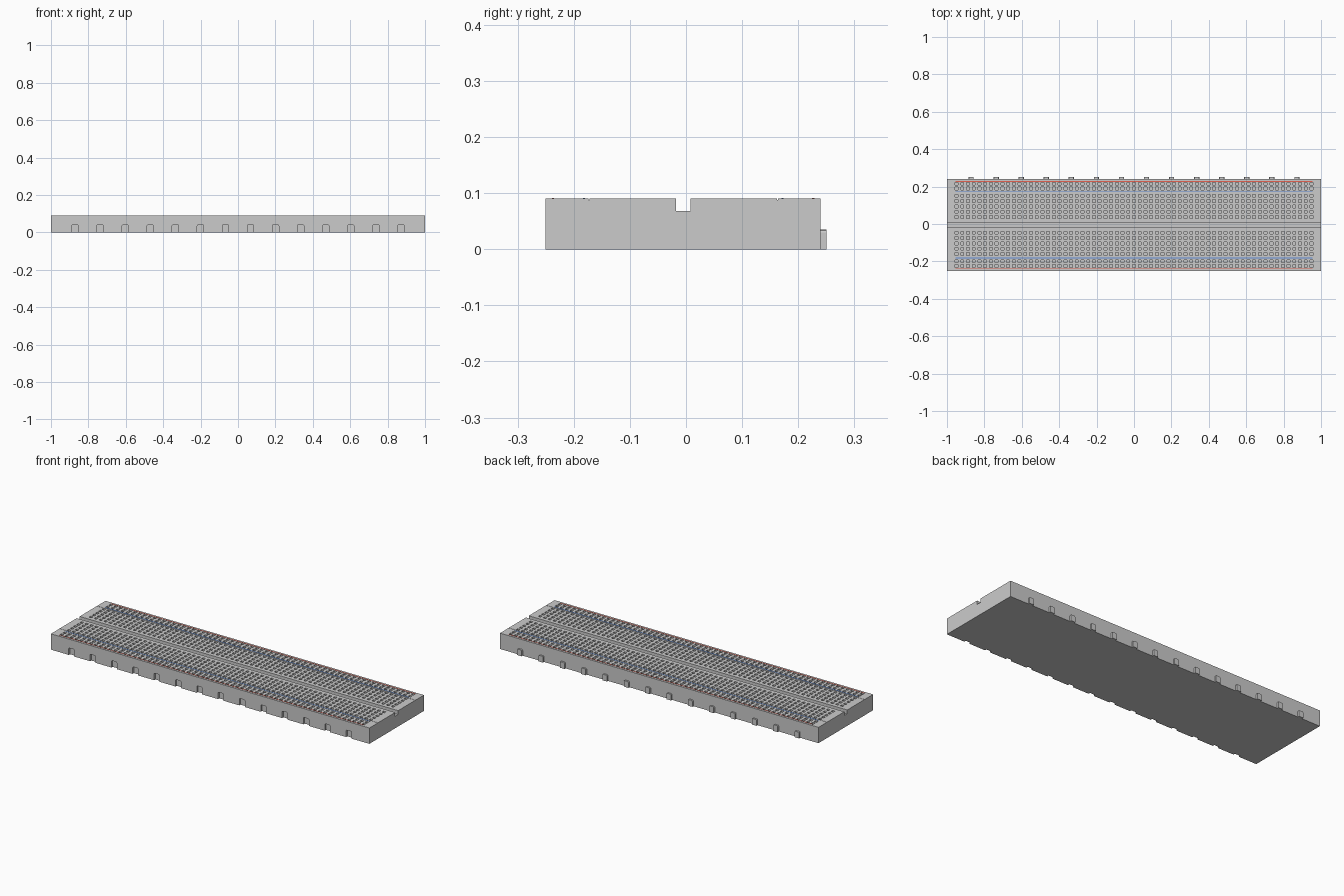
import bpy, bmesh
from mathutils import Matrix

if "Cube" in bpy.data.objects:
    bpy.data.objects.remove(bpy.data.objects["Cube"])

Y0, Y1, H = -0.25, 0.24, 0.09      # body depth range and height
YC = (Y0 + Y1) / 2                 # centre line of the board
PITCH, HOLE, DEPTH = 0.0306, 0.0155, 0.03
TAB_X = [-0.871 + 0.134 * i for i in range(14)]


def finish(name, bm, color=None):
    bmesh.ops.recalc_face_normals(bm, faces=bm.faces)
    me = bpy.data.meshes.new(name)
    bm.to_mesh(me)
    bm.free()
    ob = bpy.data.objects.new(name, me)
    bpy.context.collection.objects.link(ob)
    if color:
        mat = bpy.data.materials.new(name + "_paint")
        mat.diffuse_color = color
        mat.use_nodes = True
        mat.node_tree.nodes["Principled BSDF"].inputs["Base Color"].default_value = mat.diffuse_color
        me.materials.append(mat)
    return ob


def box(bm, x0, x1, y0, y1, z0, z1):
    m = Matrix.Translation(((x0 + x1) / 2, (y0 + y1) / 2, (z0 + z1) / 2)) @ \
        Matrix.Diagonal((x1 - x0, y1 - y0, z1 - z0, 1))
    bmesh.ops.create_cube(bm, size=1, matrix=m)


def arch(bm, x, w, h, y0, y1, z0=0.0):
    """Upright block with clipped top corners, run along y."""
    c, a = 0.005, w / 2
    prof = [(-a, z0), (a, z0), (a, h - c), (a - c * .3, h - c * .3), (a - c, h),
            (c - a, h), (c * .3 - a, h - c * .3), (-a, h - c)]
    f = bm.faces.new([bm.verts.new((x + px, y0, pz)) for px, pz in prof])
    ext = bmesh.ops.extrude_face_region(bm, geom=[f])
    bmesh.ops.translate(bm, vec=(0, y1 - y0, 0),
                        verts=[v for v in ext["geom"] if isinstance(v, bmesh.types.BMVert)])


# Body: a grid top whose hole cells are sunk, closed by plain sides
cols = [(i - 31) * PITCH for i in range(63)]
half = [0.042 + 0.0285 * i for i in range(5)] + [0.194, 0.220]
rows = sorted([YC + y for y in half] + [YC - y for y in half])


def breaks(lo, centres, hi):
    return [lo] + [c + s * HOLE / 2 for c in centres for s in (-1, 1)] + [hi]


xs, ys = breaks(-1, cols, 1), breaks(Y0, rows, Y1)
bm = bmesh.new()
grid = [[bm.verts.new((x, y, H)) for y in ys] for x in xs]
sockets = []
for i in range(len(xs) - 1):
    for j in range(len(ys) - 1):
        ring = [grid[i][j], grid[i + 1][j], grid[i + 1][j + 1], grid[i][j + 1]]
        if i % 2 and j % 2:
            low = [bm.verts.new((v.co.x, v.co.y, H - DEPTH)) for v in ring]
            bm.faces.new(low)
            for k in range(4):
                n = (k + 1) % 4
                bm.faces.new([ring[k], ring[n], low[n], low[k]])
        else:
            bm.faces.new(ring)
base = [bm.verts.new(p) for p in ((-1, Y0, 0), (1, Y0, 0), (1, Y1, 0), (-1, Y1, 0))]
bm.faces.new(base[::-1])
edges = [[r[0] for r in grid], grid[-1], [r[-1] for r in grid][::-1], grid[0][::-1]]
for k, edge in enumerate(edges):
    bm.faces.new([base[k], base[(k + 1) % 4]] + edge[::-1])
body = finish("board_body", bm)

# Cutter: centre channel, fine rail seams and front slots
bm = bmesh.new()
box(bm, -1.1, 1.1, YC - 0.013, YC + 0.013, 0.068, 0.12)
for s in (-1, 1):
    y = YC + s * 0.168
    box(bm, -1.1, 1.1, y - 0.001, y + 0.001, H - 0.002, 0.12)
for x in TAB_X:
    arch(bm, x, 0.034, 0.04, Y0 - 0.05, Y0 + 0.011, -0.05)
cutter = finish("slot_cutter", bm)
cutter.hide_render = True
cutter.hide_viewport = True
mod = body.modifiers.new("slots", "BOOLEAN")
mod.operation, mod.solver, mod.object = "DIFFERENCE", "EXACT", cutter

# Joining tabs along the back
bm = bmesh.new()
for x in TAB_X:
    arch(bm, x, 0.028, 0.035, Y1 - 0.001, 0.25)
finish("joining_tabs", bm)

# Painted rail stripes
for name, off, col in (("positive_stripe", 0.232, (0.8, 0.12, 0.08, 1)),
                       ("negative_stripe", 0.177, (0.1, 0.25, 0.7, 1))):
    bm = bmesh.new()
    for s in (-1, 1):
        y = YC + s * off
        box(bm, -0.955, 0.955, y - 0.002, y + 0.002, H - 0.001, H + 0.001)
    finish(name, bm, col)
